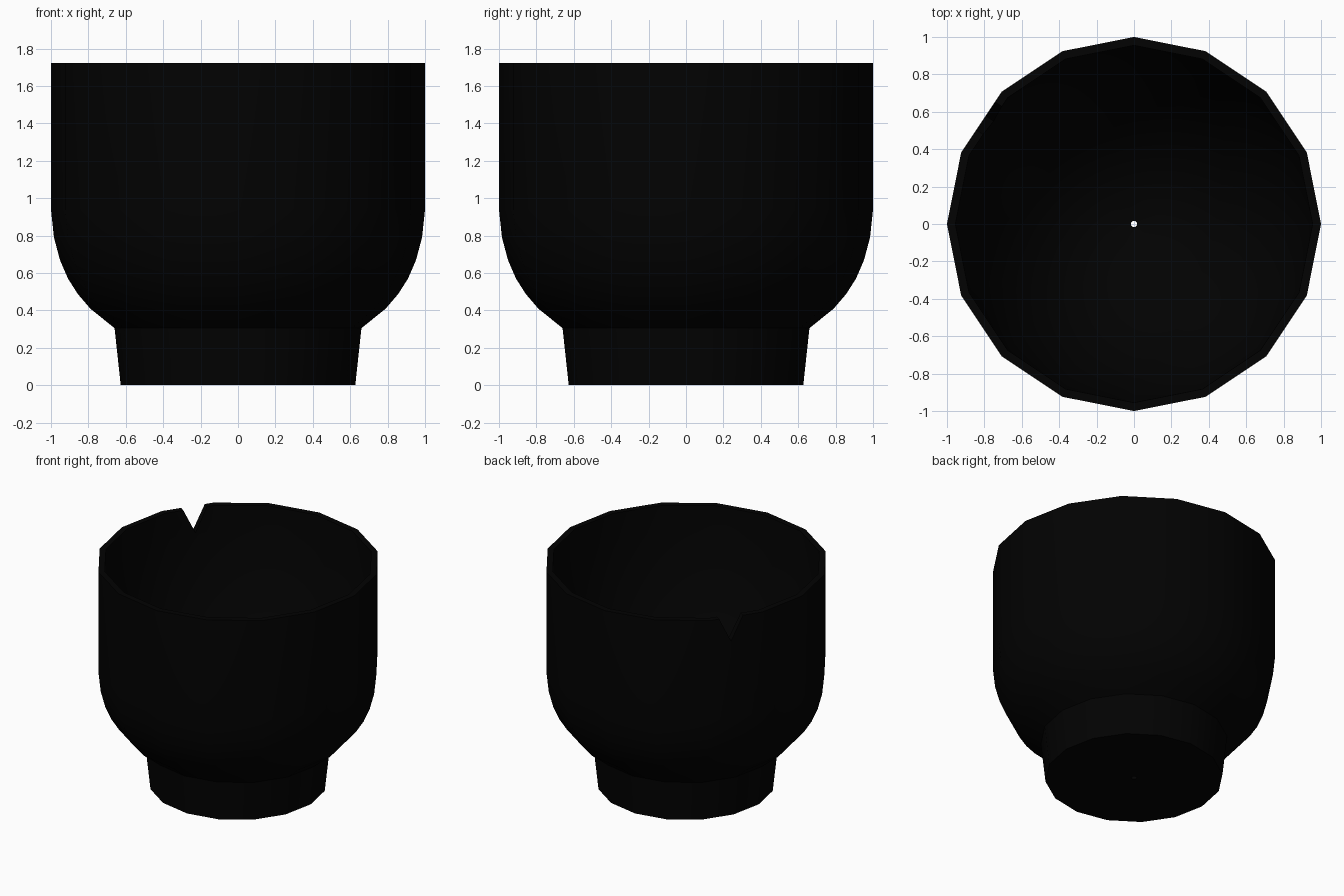
import bpy, bmesh, math
from mathutils import Matrix

if "Cube" in bpy.data.objects:
    bpy.data.objects.remove(bpy.data.objects["Cube"])

SIDES = 16

black = bpy.data.materials.new("black_glaze")
black.diffuse_color = (0.0006, 0.0006, 0.0006, 1)
black.use_nodes = True
black.node_tree.nodes["Principled BSDF"].inputs["Base Color"].default_value = black.diffuse_color


def make_object(name, bm):
    bmesh.ops.recalc_face_normals(bm, faces=bm.faces)
    mesh = bpy.data.meshes.new(name)
    bm.to_mesh(mesh)
    bm.free()
    obj = bpy.data.objects.new(name, mesh)
    bpy.context.collection.objects.link(obj)
    return obj


def lathe(name, profile):
    """Revolve a closed (radius, z) outline around the z axis."""
    bm = bmesh.new()
    rings = []
    for r, z in profile:
        rings.append([bm.verts.new((r * math.cos(a), r * math.sin(a), z))
                      for a in (2 * math.pi * i / SIDES for i in range(SIDES))])
    for k, ring in enumerate(rings):
        nxt = rings[(k + 1) % len(rings)]
        for i in range(SIDES):
            j = (i + 1) % SIDES
            bm.faces.new((ring[i], ring[j], nxt[j], nxt[i]))
    return make_object(name, bm)


# Cup: foot, rounded bowl, straight wall, thin rim, egg-shaped hollow, pinhole
outside = [(0.02, 0.0), (0.627, 0.0), (0.66, 0.305), (0.79, 0.41), (0.856, 0.487),
           (0.909, 0.57), (0.952, 0.67), (0.984, 0.79), (1.0, 0.94), (1.0, 1.722)]
inside = [(0.955 * math.cos(t), 1.722 - 1.55 * math.sin(t))
          for t in (math.radians(89 * i / 12) for i in range(13))]
cup = lathe("cup", outside + inside)
cup.data.materials.append(black)

# Chip: a V-shaped wedge cut out of the rim at the back left
bm = bmesh.new()
outline = [(-0.04, 1.535), (-0.13, 1.722), (-0.22, 1.909),
           (0.14, 1.909), (0.05, 1.722)]
ends = [[bm.verts.new((x, y, z)) for y, z in outline] for x in (0.7, 1.2)]
bm.faces.new(ends[0])
bm.faces.new(ends[1])
for i in range(len(outline)):
    j = (i + 1) % len(outline)
    bm.faces.new((ends[0][i], ends[0][j], ends[1][j], ends[1][i]))
bm.transform(Matrix.Rotation(math.radians(146.25), 4, 'Z'))
chip = make_object("rim_chip_cutter", bm)
chip.hide_render = True

bpy.context.view_layer.objects.active = cup
cup.select_set(True)
cut = cup.modifiers.new("rim_chip", 'BOOLEAN')
cut.object = chip
cut.operation = 'DIFFERENCE'
cut.solver = 'EXACT'
bpy.ops.object.modifier_apply(modifier=cut.name)
bpy.data.objects.remove(chip, do_unlink=True)

# Smooth wall with crisp rim, foot and chip edges
bpy.ops.object.shade_smooth_by_angle(angle=math.radians(30))
